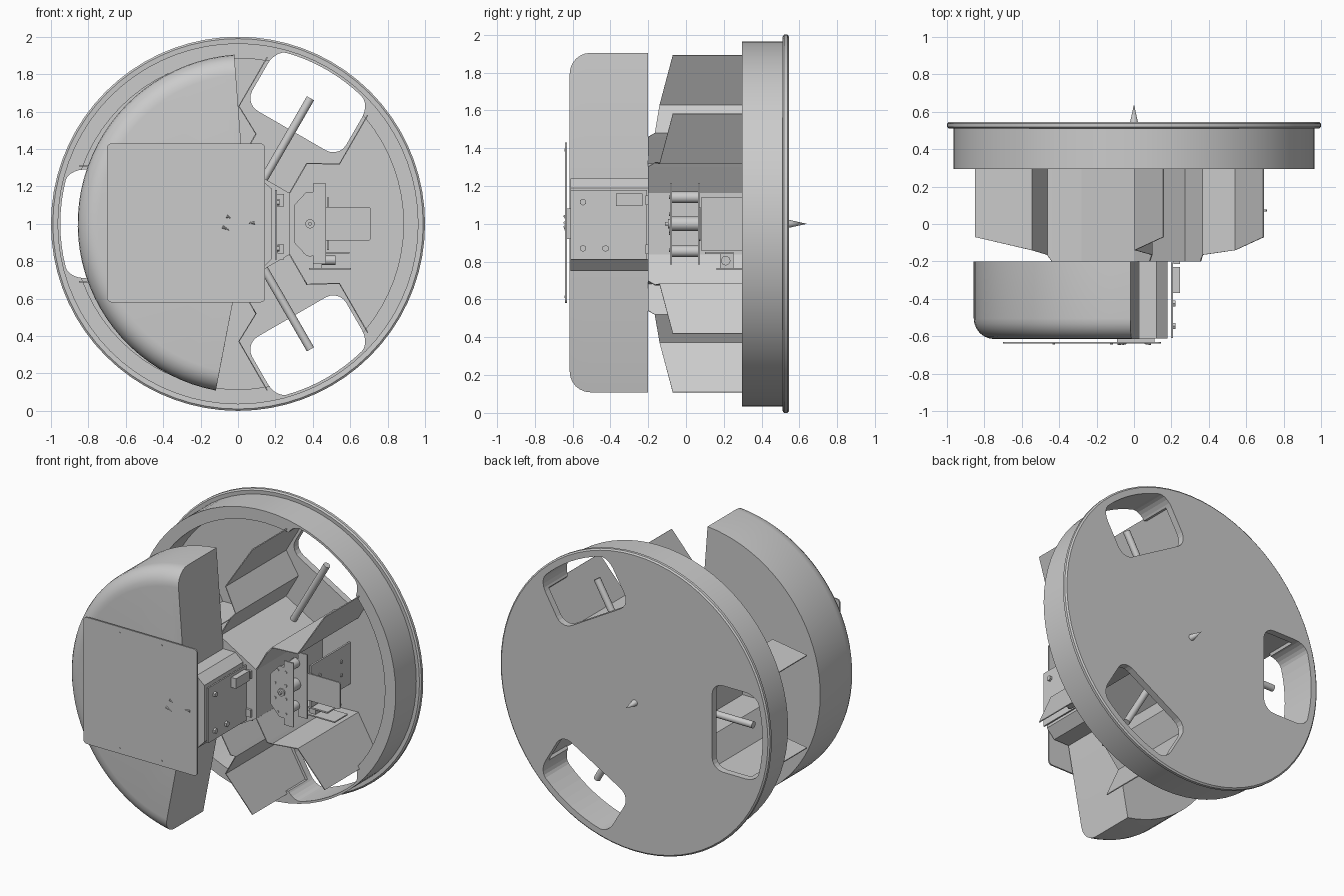
import bpy, bmesh
from math import sin, cos, radians, pi, asin, atan2
from mathutils import Matrix, Vector

if "Cube" in bpy.data.objects:
    bpy.data.objects.remove(bpy.data.objects["Cube"])

ZC = 1.0  # height of the disc axis


def finish(bm, name, smooth=False):
    bmesh.ops.remove_doubles(bm, verts=bm.verts, dist=1e-5)
    bmesh.ops.recalc_face_normals(bm, faces=bm.faces)
    me = bpy.data.meshes.new(name)
    bm.to_mesh(me)
    bm.free()
    ob = bpy.data.objects.new(name, me)
    bpy.context.collection.objects.link(ob)
    if smooth:
        bpy.ops.object.select_all(action='DESELECT')
        ob.select_set(True)
        bpy.context.view_layer.objects.active = ob
        bpy.ops.object.shade_smooth_by_angle(angle=radians(30))
    return ob


def loft(name, layers, smooth=False, rounding=0):
    """Closed solid through layers of (y, [(x, z relative to axis)])."""
    bm = bmesh.new()
    rings = [[bm.verts.new((x, y, ZC + z)) for x, z in pts] for y, pts in layers]
    for a, b in zip(rings, rings[1:]):
        n = len(a)
        for i in range(n):
            bm.faces.new((a[i], a[(i + 1) % n], b[(i + 1) % n], b[i]))
    bm.faces.new(rings[0])
    bm.faces.new(rings[-1])
    bmesh.ops.recalc_face_normals(bm, faces=bm.faces)
    if rounding:
        es = [e for e in bm.edges if abs(e.verts[0].co.y - e.verts[1].co.y) > 1e-4
              and e.calc_face_angle(0) > radians(45)]
        bmesh.ops.bevel(bm, geom=es, offset=rounding, segments=5, profile=0.5, affect='EDGES')
    return finish(bm, name, smooth)


def prism(name, pts, y0, y1, **kw):
    return loft(name, [(y0, pts), (y1, pts)], **kw)


def box(name, x0, x1, y0, y1, z0, z1, **kw):
    return prism(name, [(x0, z0), (x1, z0), (x1, z1), (x0, z1)], y0, y1, **kw)


def rod(name, a, b, r, r2=None, seg=16):
    a, b = Vector(a), Vector(b)
    bm = bmesh.new()
    bmesh.ops.create_cone(bm, cap_ends=True, segments=seg, radius1=r,
                          radius2=r if r2 is None else r2, depth=(b - a).length)
    rot = (b - a).to_track_quat('Z', 'Y').to_matrix().to_4x4()
    bm.transform(Matrix.Translation((a + b) / 2 + Vector((0, 0, ZC))) @ rot)
    return finish(bm, name, True)


def polar(ang, along, perp):
    return (along * cos(ang) - perp * sin(ang), along * sin(ang) + perp * cos(ang))


ANGLES = [radians(d) for d in (60, 180, 300)]

# Round base dish with flange, turned about the y axis
profile = [(0, .50), (.885, .50), (.885, .295), (.965, .295), (.965, .513), (.99, .511),
           (1, .519), (1, .537), (.99, .545), (0, .545)]
bm = bmesh.new()
N = 72
rings = [[bm.verts.new((r * cos(2 * pi * i / N), y, ZC + r * sin(2 * pi * i / N)))
          for i in range(N)] for r, y in profile[1:-1]]
for a, b in zip(rings, rings[1:]):
    for i in range(N):
        bm.faces.new((a[i], a[(i + 1) % N], b[(i + 1) % N], b[i]))
bm.faces.new(rings[0])
bm.faces.new(rings[-1])
dish = finish(bm, "base_dish", True)

# Three rounded windows cut through the dish
half = asin(.29 / .95)
for k, ang in enumerate(ANGLES):
    pts = [polar(ang, .575, .29), polar(ang, .575, -.29)]
    pts += [polar(ang + half * (t / 5 - 1), .95, 0) for t in range(11)]
    cut = prism(f"window_cutter_{k}", pts, .2, .7, rounding=.08)
    cut.hide_render = True
    cut.hide_set(True)
    m = dish.modifiers.new("window", 'BOOLEAN')
    m.operation = 'DIFFERENCE'
    m.solver = 'EXACT'
    m.object = cut

# Folded channel walls beside each window, and a rod inside each channel
path = [(.85, .31, -.07), (.547, .31, -.14), (.464, .157, -.165), (.44, .157, -.2), (.28, .157, -.2)]
for k, ang in enumerate(ANGLES):
    for side in (1, -1):
        bm = bmesh.new()
        prev = None
        for al, pe, y in path:
            x, z = polar(ang, al, pe * side)
            cur = (bm.verts.new((x, y, ZC + z)), bm.verts.new((x, .505, ZC + z)))
            if prev:
                bm.faces.new((prev[0], cur[0], cur[1], prev[1]))
            prev = cur
        wall = finish(bm, f"channel_wall_{k}_{'a' if side > 0 else 'b'}")
        s = wall.modifiers.new("thickness", 'SOLIDIFY')
        s.thickness = .006
        s.offset = 0
    (x0, z0), (x1, z1) = polar(ang, .27, 0), polar(ang, .775, 0)
    rod(f"channel_rod_{k}", (x0, .39, z0), (x1, .39, z1), .022)

# Hexagonal hub in the middle
hub = [polar(a, .28, p) for a in ANGLES for p in (-.157, .157)]
prism("centre_hub", hub, -.2, .505)

# Spike on the back
rod("back_spike", (0, .54, 0), (0, .64, 0), .022, 0)

# Half-drum cowl with rounded front edge
CX, R = .05, .907
a0, a1 = atan2(.905, -.07), radians(259.3)
layers = []
for y, d in [(-.2, 0)] + [(-.505 - .11 * sin(t * pi / 12), .11 * (1 - cos(t * pi / 12))) for t in range(7)]:
    arc = [(CX + (R - d) * cos(a0 + (a1 - a0) * i / 40), (R - d) * sin(a0 + (a1 - a0) * i / 40))
           for i in range(41)]
    layers.append((y, arc + [(.005, -.25), (.03, .25)]))
loft("half_drum_cowl", layers, smooth=True)

# Column behind the front plate
prism("column", [(0, .24), (.12, .24), (.178, .19), (.178, -.19), (.12, -.25), (0, -.25)], -.612, -.2)

# Front cover plate with bolts and small pointers
box("front_plate", -.7, .145, -.64, -.63, -.42, .43, rounding=.025)
box("plate_spacer", -.09, .11, -.632, -.61, -.08, .08)
for i, (x, z) in enumerate([(-.43, .39), (-.12, .39), (-.43, -.385), (-.12, -.385)]):
    rod(f"plate_bolt_{i}", (x, -.635, z), (x, -.643, z), .007, seg=8)
for i, (x0, z0, x1, z1) in enumerate([(-.06, .04, -.04, .03), (-.085, -.015, -.045, -.035),
                                      (.09, .005, .055, .005)]):
    rod(f"plate_pointer_{i}", (x0, -.639, z0), (x1, -.641, z1), .009, .001, seg=8)

# Side plate on the column with its bolts and connector block
box("side_plate", .198, .208, -.61, -.205, -.19, .18)
box("side_connector", .205, .245, -.37, -.23, .093, .16)
for i, (y, z) in enumerate([(-.545, .115), (-.545, -.13), (-.425, -.13)]):
    rod(f"side_bolt_{i}", (.2, y, z), (.222, y, z), .018, seg=6)
box("hub_bracket", .205, .245, -.2, -.19, -.19, .18)
for i, z in enumerate((.12, -.14)):
    box(f"hub_clip_{i}", .21, .245, -.215, -.18, z - .02, z + .03)

# Roller unit: two shaped plates with three rollers between
half_plate = [(.30, .10), (.365, .17), (.40, .17), (.40, .215), (.47, .215)]
outline = half_plate + [(x, -z) for x, z in reversed(half_plate)]
for i, y in enumerate((-.085, .063)):
    prism(f"roller_plate_{i}", outline, y, y + .01)
for i, (z, r) in enumerate([(.14, .03), (0, .038), (-.145, .03)]):
    rod(f"roller_{i}", (.385, -.08, z), (.385, .07, z), r)
rod("roller_hub", (.385, -.095, 0), (.385, -.08, 0), .025)
rod("roller_pin", (.385, -.11, 0), (.385, -.09, 0), .01)
for i, (x, z) in enumerate([(.355, .14), (.415, .14), (.355, -.14), (.415, -.14),
                            (.335, .05), (.335, -.05), (.415, .05), (.415, -.04)]):
    rod(f"roller_bolt_{i}", (x, -.085, z), (x, -.09, z), .009, seg=8)

# Tab plate and its upright mounting panel
box("tab_plate", .46, .71, .068, .078, -.09, .09, rounding=.015)
box("mount_panel", .475, .487, .08, .505, -.14, .14)
for i, (y, z) in enumerate([(.17, .045), (.17, -.045), (.4, .045), (.4, -.045)]):
    rod(f"panel_bolt_{i}", (.485, y, z), (.494, y, z), .011, seg=8)

# Small sensor bracket under the panel
box("sensor_shelf", .35, .595, .1, .25, -.16, -.15)
box("sensor_block", .40, .45, .18, .25, -.235, -.155)
box("sensor_foot", .38, .605, .16, .30, -.243, -.235)
rod("sensor_barrel", (.42, .21, -.195), (.52, .21, -.195), .025)
